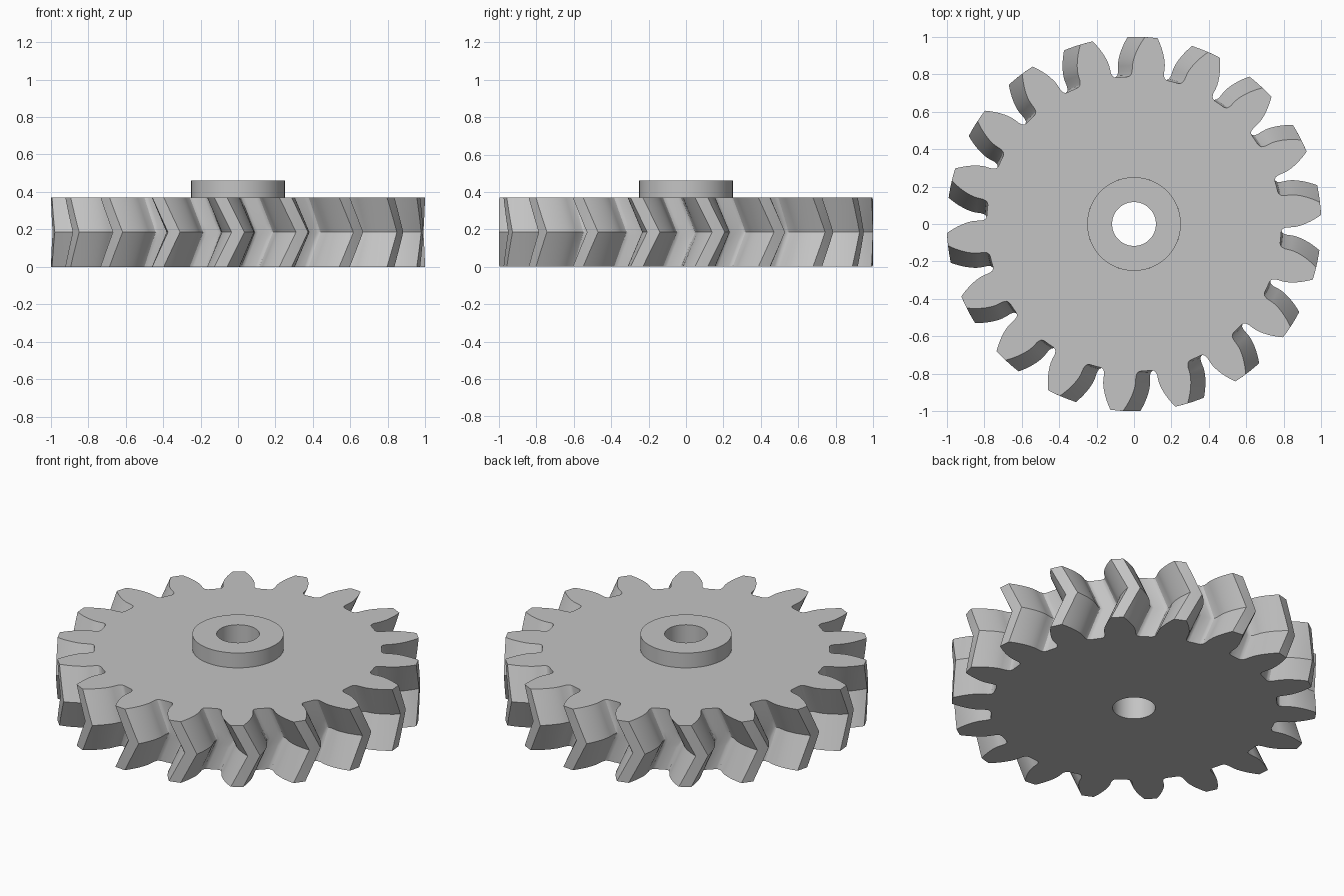
import bpy, bmesh
from math import acos, tan, cos, sin, radians, pi

cube = bpy.data.objects.get("Cube")
if cube:
    bpy.data.objects.remove(cube)

TEETH, TIP_R, PITCH_R, ROOT_R = 18, 1.0, 0.9, 0.787
HEIGHT, HUB_TOP = 0.37, 0.46
HUB_R, BORE_R = 0.25, 0.117
TWIST = radians(5.3)          # turn between the mid plane and either face
BASE_R = PITCH_R * cos(radians(20))

grey = bpy.data.materials.new("plain grey")
grey.use_nodes = True
colour = (0.55, 0.55, 0.55, 1)
grey.diffuse_color = colour
grey.node_tree.nodes["Principled BSDF"].inputs["Base Color"].default_value = colour


def involute(angle):
    return tan(angle) - angle


def half_angle(r):
    """Half the tooth's angular width at radius r."""
    pitch = pi / (2 * TEETH) + involute(radians(20))
    return pitch - involute(acos(min(1, BASE_R / r)))


def ring(outline, z, turn=0, radius=None):
    """Points of a (radius, angle) outline at a height, optionally on a circle."""
    return [((radius or r) * cos(a + turn), (radius or r) * sin(a + turn), z)
            for r, a in outline]


def skin(name, rings):
    """Join successive rings of points with quads."""
    bm = bmesh.new()
    loops = [[bm.verts.new(p) for p in pts] for pts in rings]
    for low, high in zip(loops, loops[1:]):
        n = len(low)
        for i in range(n):
            j = (i + 1) % n
            bm.faces.new((low[i], low[j], high[j], high[i]))
    mesh = bpy.data.meshes.new(name)
    bm.to_mesh(mesh)
    bm.free()
    mesh.materials.append(grey)
    obj = bpy.data.objects.new(name, mesh)
    bpy.context.collection.objects.link(obj)
    bpy.ops.object.select_all(action='DESELECT')
    obj.select_set(True)
    bpy.context.view_layer.objects.active = obj
    bpy.ops.object.shade_smooth_by_angle(angle=radians(25))
    return obj


# One tooth: root fillet, involute flank, then mirrored
fillet = [(ROOT_R, 7.9), (ROOT_R + 0.003, 7.1), (ROOT_R + 0.01, 6.45), (0.815, 6.0)]
flank = [(r, radians(a)) for r, a in fillet]
steps = 8
for i in range(steps + 1):
    r = BASE_R + (TIP_R - BASE_R) * i / steps
    flank.append((r, half_angle(r)))
tooth = [(ROOT_R, -pi / TEETH)] + [(r, -a) for r, a in flank]
tooth += [(TIP_R, 0)] + [(r, a) for r, a in reversed(flank)]
outline = [(r, a + 2 * pi * (k + 0.5) / TEETH) for k in range(TEETH) for r, a in tooth]

# Herringbone wheel: bottom face, chevron teeth, top face up to the hub
layers = 8
body = []
for i in range(layers + 1):
    t = i / layers
    body.append(ring(outline, HEIGHT * t, -TWIST * abs(2 * t - 1)))
skin("gear_wheel", [ring(outline, 0, -TWIST, BORE_R)] + body
     + [ring(outline, HEIGHT, -TWIST, HUB_R)])

# Raised hub with the bore running through the wheel
circle = [(1, 2 * pi * i / 128) for i in range(128)]
profile = [(HUB_R, HEIGHT), (HUB_R, HUB_TOP), (BORE_R, HUB_TOP), (BORE_R, 0)]
skin("hub_and_bore", [ring(circle, z, 0, r) for r, z in profile])
